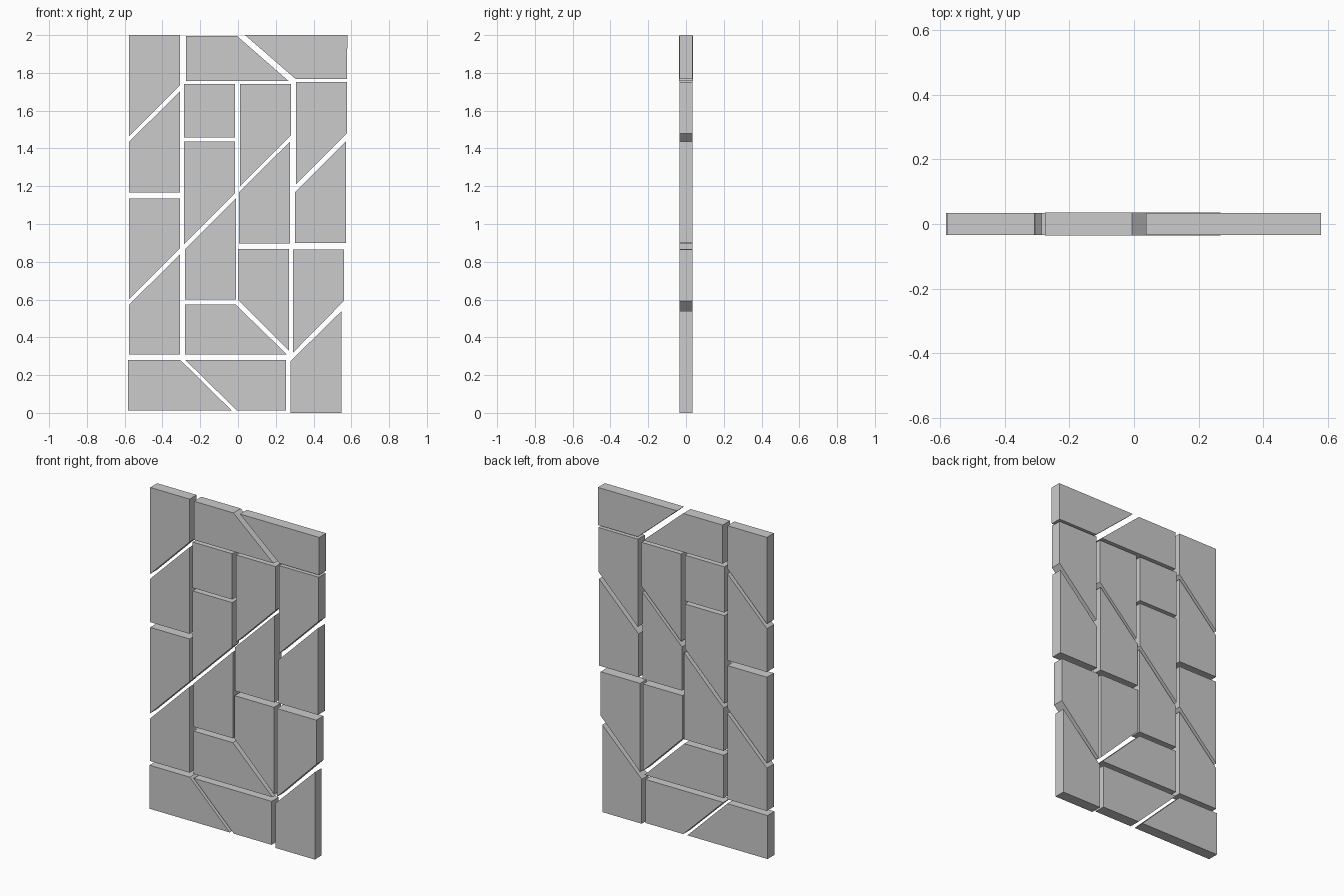
import bpy, bmesh

if "Cube" in bpy.data.objects:
    bpy.data.objects.remove(bpy.data.objects["Cube"])

HALF = 0.034   # half thickness of the slabs
WIDTH = 0.27   # common column width


def slab(name, points, half=HALF):
    """Extrude an x-z outline through the panel thickness."""
    bm = bmesh.new()
    front = bm.faces.new([bm.verts.new((x, -half, z)) for x, z in points])
    out = bmesh.ops.extrude_face_region(bm, geom=[front])
    for v in out["geom"]:
        if isinstance(v, bmesh.types.BMVert):
            v.co.y = half
    bmesh.ops.recalc_face_normals(bm, faces=bm.faces)
    mesh = bpy.data.meshes.new(name)
    bm.to_mesh(mesh)
    bm.free()
    bpy.context.collection.objects.link(bpy.data.objects.new(name, mesh))


def upright(name, x, low_l, low_r, top_l, top_r):
    """Column slab with vertical sides and optional sloped ends."""
    slab(name, [(x, low_l), (x + WIDTH, low_r), (x + WIDTH, top_r), (x, top_l)])


def lying(name, low, top, low_l, low_r, top_l, top_r, half=HALF):
    """Row slab with level edges and optional sloped ends."""
    slab(name, [(low_l, low), (low_r, low), (top_r, top), (top_l, top)], half)


# Upright slabs by column: x, lower left/right z, upper left/right z
columns = {
    "left_column": [
        (-0.577, 1.465, 1.735, 2.0, 2.0),
        (-0.577, 1.167, 1.167, 1.435, 1.703),
        (-0.577, 0.603, 0.872, 1.135, 1.135),
        (-0.577, 0.308, 0.308, 0.572, 0.840),
    ],
    "inner_left_column": [
        (-0.286, 1.457, 1.457, 1.740, 1.740),
        (-0.286, 0.893, 1.163, 1.438, 1.438),
        (-0.281, 0.600, 0.600, 0.865, 1.135),
    ],
    "inner_right_column": [
        (0.010, 1.199, 1.469, 1.740, 1.740),
        (0.004, 0.897, 0.897, 1.167, 1.435),
        (0.000, 0.600, 0.330, 0.867, 0.867),
    ],
    "right_column": [
        (0.306, 1.210, 1.480, 1.753, 1.753),
        (0.301, 0.900, 0.900, 1.168, 1.437),
        (0.290, 0.318, 0.592, 0.865, 0.865),
        (0.279, 0.000, 0.000, 0.275, 0.540),
    ],
}
for column, slabs in columns.items():
    for i, dims in enumerate(slabs, 1):
        upright(f"{column}_slab_{i}", *dims)

# Lying slabs along the top and bottom
lying("top_middle_slab", 1.757, 1.996, -0.276, 0.268, -0.276, -0.006, 0.036)
lying("top_right_slab", 1.767, 2.0, 0.306, 0.577, 0.037, 0.579)
lying("lower_middle_slab", 0.308, 0.573, -0.281, 0.260, -0.281, -0.012)
lying("bottom_left_slab", 0.012, 0.281, -0.582, -0.033, -0.582, -0.306)
lying("bottom_middle_slab", 0.012, 0.281, -0.005, 0.254, -0.280, 0.254)
